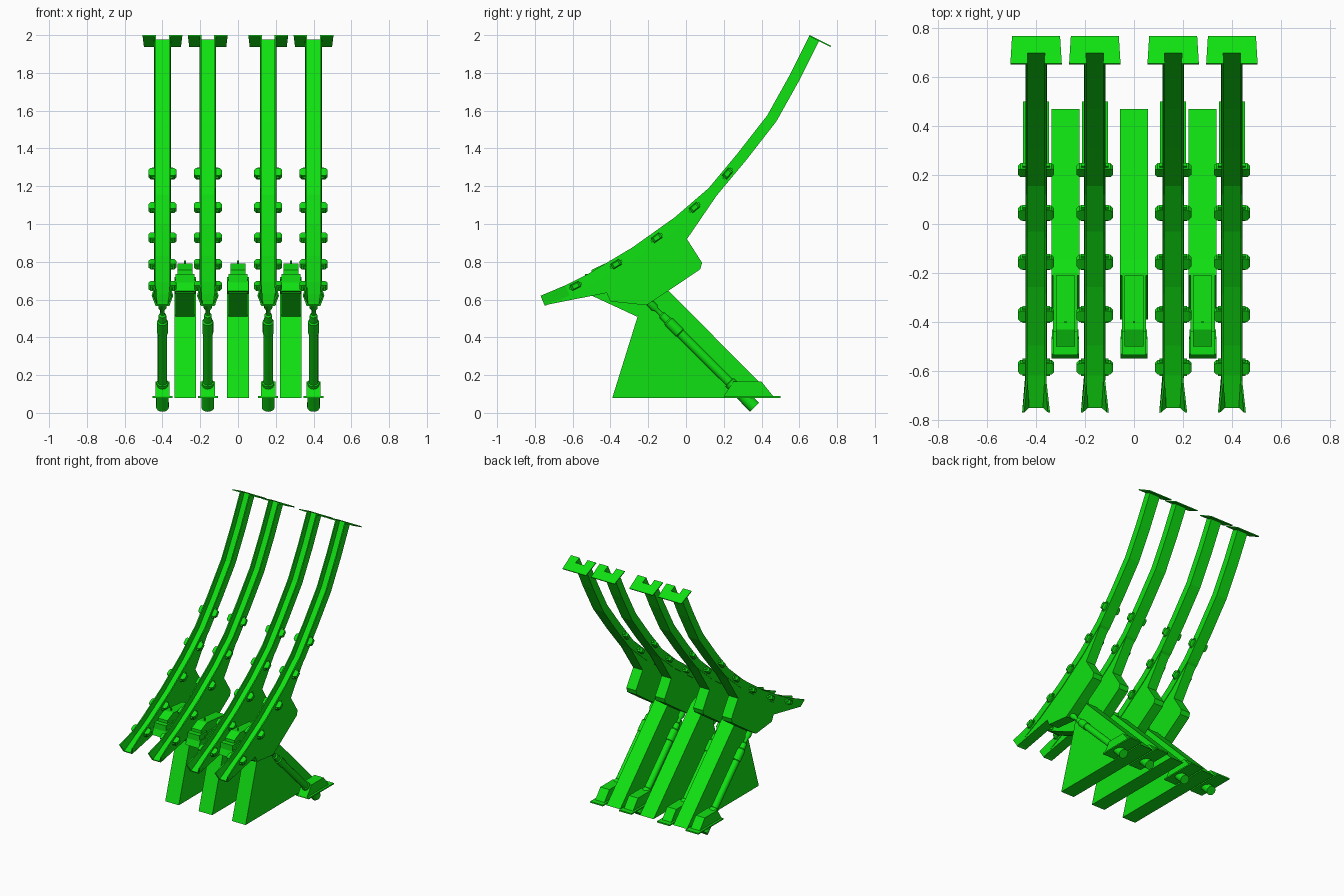
import bpy, bmesh, math
from mathutils import Vector

if "Cube" in bpy.data.objects:
    bpy.data.objects.remove(bpy.data.objects["Cube"])

green = bpy.data.materials.new("bright_green")
green.use_nodes = True
GREEN = (0.005, 0.75, 0.006, 1)
green.diffuse_color = GREEN
green.node_tree.nodes["Principled BSDF"].inputs["Base Color"].default_value = GREEN


def finish(name, bm, x=0.0):
    bmesh.ops.recalc_face_normals(bm, faces=bm.faces)
    me = bpy.data.meshes.new(name)
    bm.to_mesh(me)
    bm.free()
    me.materials.append(green)
    ob = bpy.data.objects.new(name, me)
    ob.location.x = x
    bpy.context.collection.objects.link(ob)
    return ob


def loft(name, rings, x=0.0, smooth=False):
    """Skin a list of equal closed rings and cap both ends."""
    bm = bmesh.new()
    loops = [[bm.verts.new(p) for p in r] for r in rings]
    n = len(loops[0])
    for a, b in zip(loops, loops[1:]):
        for i in range(n):
            j = (i + 1) % n
            f = bm.faces.new((a[i], a[j], b[j], b[i]))
            f.smooth = smooth
    bm.faces.new(loops[0])
    bm.faces.new(loops[-1])
    return finish(name, bm, x)


def side_plate(name, outline, half, x=0.0):
    """Extrude a (y, z) outline across the width."""
    return loft(name, [[(s * half, y, z) for y, z in outline] for s in (-1, 1)], x)


def box(name, half, y0, y1, z0, z1, x=0.0):
    return side_plate(name, [(y0, z0), (y1, z0), (y1, z1), (y0, z1)], half, x)


def turned(name, start, end, profile, x=0.0, sides=16):
    """Lathe (distance fraction, radius) pairs along a line in the yz plane."""
    a, b = Vector((0, *start)), Vector((0, *end))
    d = (b - a).normalized()
    u, v = Vector((1, 0, 0)), d.cross(Vector((1, 0, 0)))
    rings = []
    for t, r in profile:
        c = a.lerp(b, t)
        rings.append([c + r * (math.cos(k) * u + math.sin(k) * v)
                      for k in (2 * math.pi * i / sides for i in range(sides))])
    ob = loft(name, rings, x, True)
    bpy.context.view_layer.objects.active = ob
    ob.select_set(True)
    bpy.ops.object.shade_smooth_by_angle(angle=math.radians(35))
    ob.select_set(False)


# Rail path along the open lip, from the front tip to the top
LIP = [Vector(p) for p in ((-.77, .62), (-.64, .675), (-.52, .735), (-.285, .875),
       (-.06, 1.035), (.12, 1.19), (.27, 1.37), (.43, 1.575), (.55, 1.79), (.655, 2.0))]
DEPTH, WALL = .058, .008
BACK = []
for i, p in enumerate(LIP):
    t = (LIP[min(i + 1, len(LIP) - 1)] - LIP[max(i - 1, 0)]).normalized()
    BACK.append(p + DEPTH * Vector((t.y, -t.x)))


def channel_ring(i):
    lip, back = LIP[i], BACK[i]
    floor = back.lerp(lip, .15)
    wl, wb = (.057, .036) if i == 0 else (.042, .044)
    half = [(wl, lip), (wb, back)], [(wb - WALL, floor), (wl - WALL, lip)]
    outer = [(-w, *p) for w, p in half[0]] + [(w, *p) for w, p in reversed(half[0])]
    inner = [(w, *p) for w, p in reversed(half[1])] + [(-w, *p) for w, p in half[1]]
    return outer + inner


BRACKET = [(-.75, .57), (-.42, .635), (-.40, .59), (-.21, .57), (-.095, .645), (.075, .76),
           (.085, .795), (.005, .92), (.155, 1.15)] + [tuple(BACK[i]) for i in (5, 4, 3, 2)]
LUGS = [(-.585, .672), (-.37, .787), (-.155, .927), (.045, 1.087), (.22, 1.267)]


def lug(x, side, y, z):
    """Chamfered block with a smaller foot and bolt head, tilted with the rail."""
    near = min(range(len(LIP) - 1), key=lambda i: ((LIP[i] + LIP[i + 1]) / 2 - Vector((y, z))).length)
    t = (LIP[near + 1] - LIP[near]).normalized()
    n = Vector((-t.y, t.x))

    def ring(off, a, b):
        return [(side * off, *(Vector((y, z)) + sa * a * t + sb * b * n))
                for sa, sb in ((-1, -1), (1, -1), (1, 1), (-1, 1))]
    loft("rail_lug", [ring(.040, .026, .016), ring(.063, .026, .016), ring(.074, .016, .011)], x)
    loft("rail_lug_foot", [ring(.040, .036, .007), ring(.056, .036, .007)], x)


def end_plate(x):
    """Thin plate across the rail top, notched for the channel."""
    along = (BACK[-1] - LIP[-1]).normalized()
    up = Vector((-along.y, along.x))
    shape = [(-.105, 0), (-.036, 0), (-.036, .052), (.036, .052), (.036, 0),
             (.105, 0), (.098, .126), (-.098, .126)]
    rings = []
    for h in (0, -.007):
        rings.append([(w, *(LIP[-1] + along * d + up * h)) for w, d in shape])
    loft("rail_end_plate", rings, x)


# Four rails with brackets, lugs, struts and feet
for x in (-.40, -.16, .16, .40):
    loft("rail_channel", [channel_ring(i) for i in range(len(LIP))], x)
    side_plate("rail_bracket", BRACKET, .040, x)
    end_plate(x)
    for y, z in LUGS:
        for side in (-1, 1):
            lug(x, side, y, z)
    turned("strut", (-.22, .61), (.363, .03),
           [(0, .02), (.09, .022), (.11, .012), (.15, .012), (.16, .02), (.21, .022), (.22, .029),
            (.32, .029), (.325, .025), (.77, .025), (.775, .031), (1, .034)], x)
    box("foot_plate", .053, .20, .50, .08, .09, x)
    side_plate("foot_block", [(.20, .09), (.46, .09), (.40, .165), (.25, .165)], .038, x)

# Three wedge bases with a head mechanism on each
for x in (-.28, 0, .28):
    side_plate("wedge_base", [(-.39, .08), (.47, .08), (-.145, .70), (-.21, .72), (-.25, .53)], .057, x)
    side_plate("head_arm", [(-.53, .635), (-.26, .51), (-.20, .60), (-.20, .72), (-.44, .72),
                            (-.52, .68)], .050, x)
    side_plate("head_block", [(-.50, .66), (-.21, .66), (-.21, .77), (-.43, .79), (-.50, .757)], .039, x)
    side_plate("head_collar", [(-.55, .645), (-.49, .63), (-.46, .69), (-.53, .70)], .056, x)
    box("head_step", .050, -.535, -.44, .69, .735, x)
    box("head_rail", .054, -.47, -.43, .66, .71, x)
    turned("head_pin", (-.40, .77), (-.40, .806), [(0, .005), (1, .005)], x, 8)
